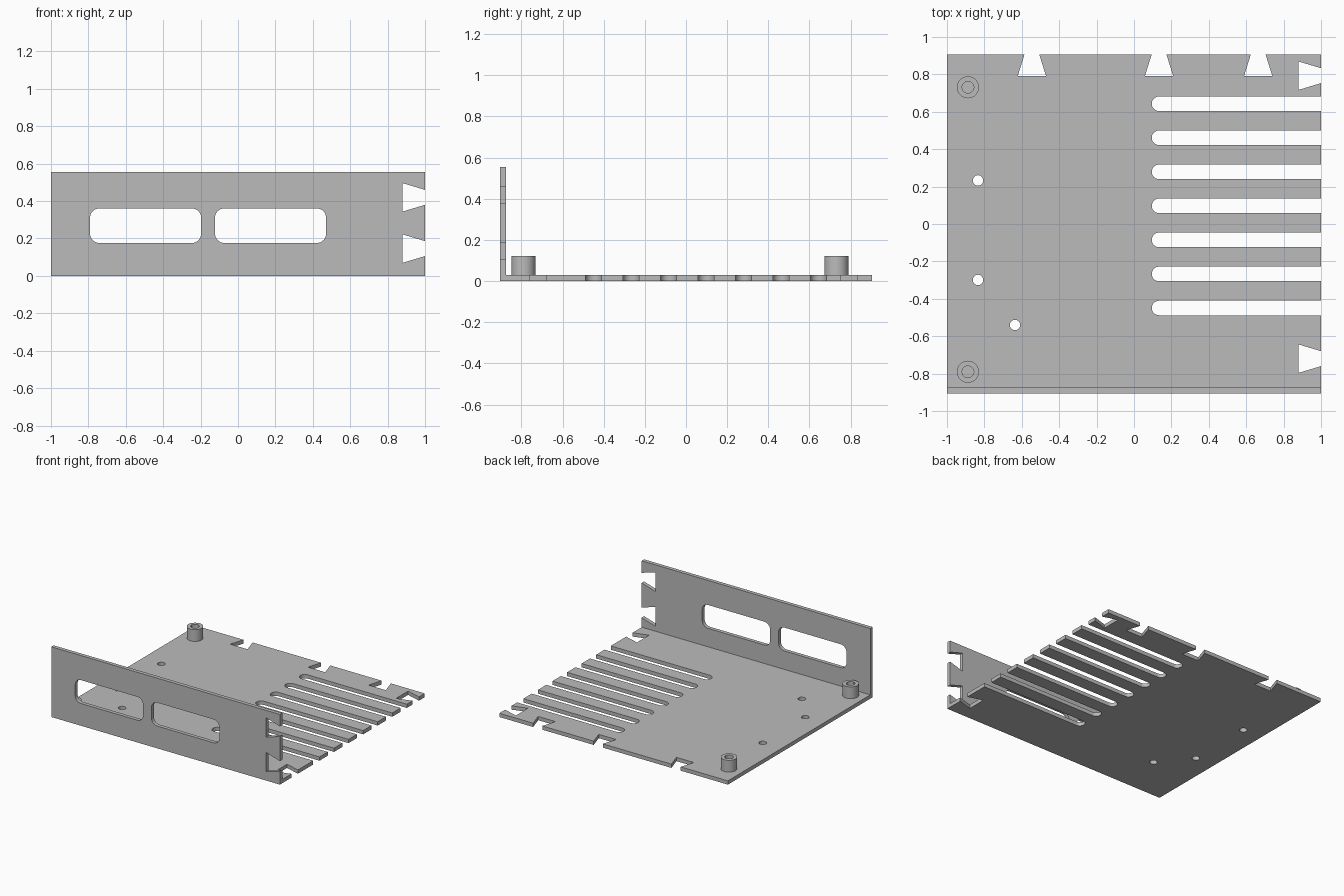
import bpy, bmesh
from math import sin, cos, pi, radians
from mathutils import Matrix, Vector

cube = bpy.data.objects.get("Cube")
if cube:
    bpy.data.objects.remove(cube, do_unlink=True)

grey = bpy.data.materials.new("plain_grey")
grey.use_nodes = True
colour = (0.5, 0.5, 0.5, 1)
grey.diffuse_color = colour
grey.node_tree.nodes["Principled BSDF"].inputs["Base Color"].default_value = colour

HALF_Y, THICK, HEIGHT = 0.905, 0.03, 0.555
NOTCH_DEPTH, MOUTH, ROOT = 0.12, 0.04, 0.076


def arc(cx, cy, r, start, end, steps):
    """Points along an arc, angles in degrees."""
    angles = [radians(start + (end - start) * i / steps) for i in range(steps + 1)]
    return [(cx + r * cos(a), cy + r * sin(a)) for a in angles]


def circle(cx, cy, r, sides=32):
    return arc(cx, cy, r, 0, 360, sides)[:-1]


def rounded_rect(x0, x1, y0, y1, r):
    corners = [(x1 - r, y1 - r), (x0 + r, y1 - r), (x0 + r, y0 + r), (x1 - r, y0 + r)]
    return [p for i, (x, y) in enumerate(corners)
            for p in arc(x, y, r, 90 * i, 90 * i + 90, 8)]


def dovetail(centre, edge, depth=NOTCH_DEPTH):
    """Notch as (along, across) points, wider at its root than its mouth."""
    return [(centre - MOUTH, edge), (centre - ROOT, edge - depth),
            (centre + ROOT, edge - depth), (centre + MOUTH, edge)]


def side_notch(centre):
    """Dovetail cut into the left (+x) edge, running upward."""
    return [(x, y) for y, x in dovetail(centre, 1)]


def slot(centre, r=0.039, inner=0.095):
    """Round-ended slot open to the left edge, running upward."""
    return [(1, centre - r)] + arc(inner + r, centre, r, 270, 90, 16) + [(1, centre + r)]


def sheet(name, outline, holes, thickness, matrix=Matrix()):
    """Fill an outline around its holes and extrude it into a solid."""
    bm = bmesh.new()
    for loop in [outline] + holes:
        verts = [bm.verts.new((x, y, 0)) for x, y in loop]
        for a, b in zip(verts, verts[1:] + verts[:1]):
            bm.edges.new((a, b))
    bmesh.ops.triangle_fill(bm, edges=bm.edges[:], use_beauty=True)
    up = bmesh.ops.extrude_face_region(bm, geom=bm.faces[:])["geom"]
    bmesh.ops.translate(bm, vec=Vector((0, 0, thickness)),
                        verts=[v for v in up if isinstance(v, bmesh.types.BMVert)])
    bmesh.ops.recalc_face_normals(bm, faces=bm.faces[:])
    mesh = bpy.data.meshes.new(name)
    bm.to_mesh(mesh)
    bm.free()
    mesh.materials.append(grey)
    obj = bpy.data.objects.new(name, mesh)
    obj.matrix_world = matrix
    bpy.context.collection.objects.link(obj)
    bpy.ops.object.select_all(action='DESELECT')
    obj.select_set(True)
    bpy.context.view_layer.objects.active = obj
    bpy.ops.object.shade_smooth_by_angle(angle=radians(30))
    return obj


# Base plate with vent slots, joint notches and screw holes
front_y = -HALF_Y + THICK
base = [(-1, front_y), (1, front_y)] + side_notch(-0.72)
for i in range(7):
    base += slot(-0.449 + 0.182 * i)
base += side_notch(0.793) + [(1, HALF_Y)]
for x in (0.664, 0.134, -0.546):
    base += dovetail(x, HALF_Y, 0.115)[::-1]
base.append((-1, HALF_Y))
screw_holes = [circle(x, y, 0.028, 24)
               for x, y in ((-0.834, 0.233), (-0.834, -0.299), (-0.636, -0.54))]
sheet("base_plate", base, screw_holes, THICK)

# Front panel with two windows, stood upright
panel = [(-1, 0), (1, 0)] + side_notch(0.146) + side_notch(0.42) + [(1, HEIGHT), (-1, HEIGHT)]
windows = [rounded_rect(x, x + 0.594, 0.176, 0.361, 0.05) for x in (-0.791, -0.123)]
sheet("front_panel", panel, windows, THICK,
      Matrix.Translation((0, front_y, 0)) @ Matrix.Rotation(pi / 2, 4, 'X'))

# Hollow standoffs along the right edge
for name, y in (("front_standoff", -0.79), ("back_standoff", 0.731)):
    sheet(name, circle(0, 0, 0.059), [circle(0, 0, 0.032, 12)], 0.093,
          Matrix.Translation((-0.888, y, THICK)))
